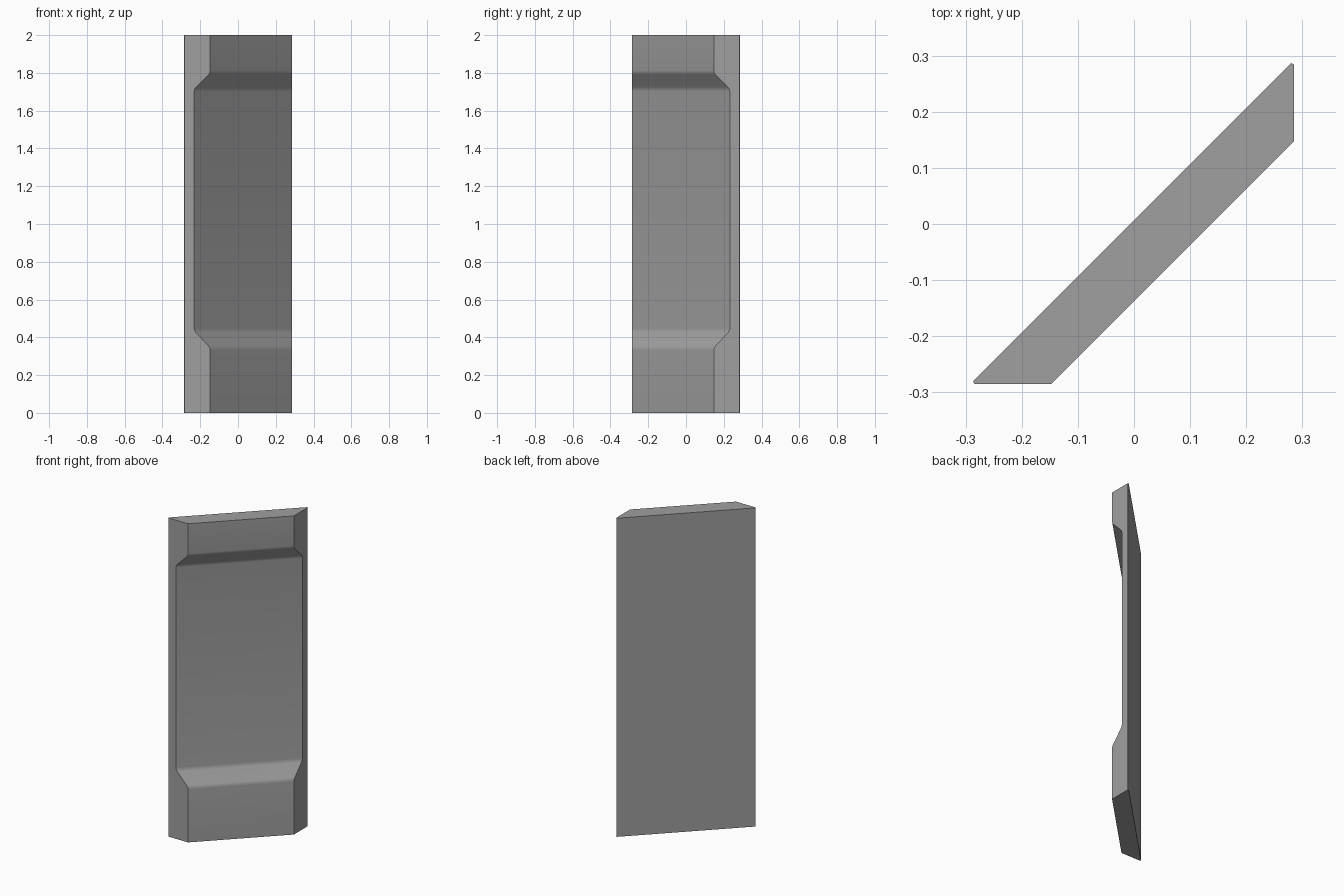
import bpy
import bmesh
import math

cube = bpy.data.objects.get("Cube")
if cube:
    bpy.data.objects.remove(cube, do_unlink=True)

SIDE = 0.285                    # plane of both mitred ends
FRONT, RECESS, BACK = 0.138, 0.053, -0.007   # offsets from the diagonal
TRIM = 0.004                    # tiny blunted back corner

# Outer edge of the panel, from bottom to top: (offset, height)
front_profile = [(FRONT, 0), (FRONT, 0.345), (RECESS, 0.435),
                 (RECESS, 1.715), (FRONT, 1.80), (FRONT, 2)]
back_profile = [(0.001, 2), (BACK, 2), (BACK, 0), (0.001, 0)]


def end_point(offset, z):
    """Point on the mitred end that lies on the front side of the slab."""
    if offset == BACK:
        return (-SIDE - 0.002, -SIDE - 0.002 - BACK, z)
    return (-SIDE + offset, -SIDE, z)


# Diagonal wall panel: one profile at each end, mirrored across the diagonal
bm = bmesh.new()
profile = front_profile + back_profile
near = [bm.verts.new(end_point(o, z)) for o, z in profile]
far = [bm.verts.new((-v.co.y, -v.co.x, v.co.z)) for v in near]
count = len(profile)

# Mitred ends, split from the narrow blunted corners
main = [i for i in range(count) if profile[i][0] != BACK]
corner = [i for i in range(count) if profile[i][0] in (BACK, 0.001)]
for ring in (near, far):
    bm.faces.new([ring[i] for i in main])
    bm.faces.new([ring[i] for i in corner])

# Front, recess slopes and back
for a, b in zip(range(5), range(1, 6)):
    bm.faces.new((near[a], near[b], far[b], far[a]))
bm.faces.new((near[7], near[8], far[8], far[7]))

# Flat top and bottom
for ids in ((5, 6, 7), (0, 9, 8)):
    bm.faces.new([near[i] for i in ids] + [far[i] for i in reversed(ids)])
bmesh.ops.recalc_face_normals(bm, faces=bm.faces)

# Softened bends of the recess
bends = [bm.edges.get((near[i], far[i])) for i in range(1, 5)]
bmesh.ops.bevel(bm, geom=bends, offset=0.012, segments=3,
                profile=0.5, affect='EDGES')
bmesh.ops.recalc_face_normals(bm, faces=bm.faces)

mesh = bpy.data.meshes.new("corner_panel")
bm.to_mesh(mesh)
bm.free()
panel = bpy.data.objects.new("corner_panel", mesh)
bpy.context.collection.objects.link(panel)

# Plain grey finish
grey = bpy.data.materials.new("plain_grey")
grey.use_nodes = True
colour = (0.35, 0.35, 0.35, 1)
grey.diffuse_color = colour
grey.node_tree.nodes["Principled BSDF"].inputs["Base Color"].default_value = colour
mesh.materials.append(grey)

# Smooth bends, sharp outline
bpy.ops.object.select_all(action='DESELECT')
panel.select_set(True)
bpy.context.view_layer.objects.active = panel
bpy.ops.object.shade_smooth_by_angle(angle=math.radians(30))
